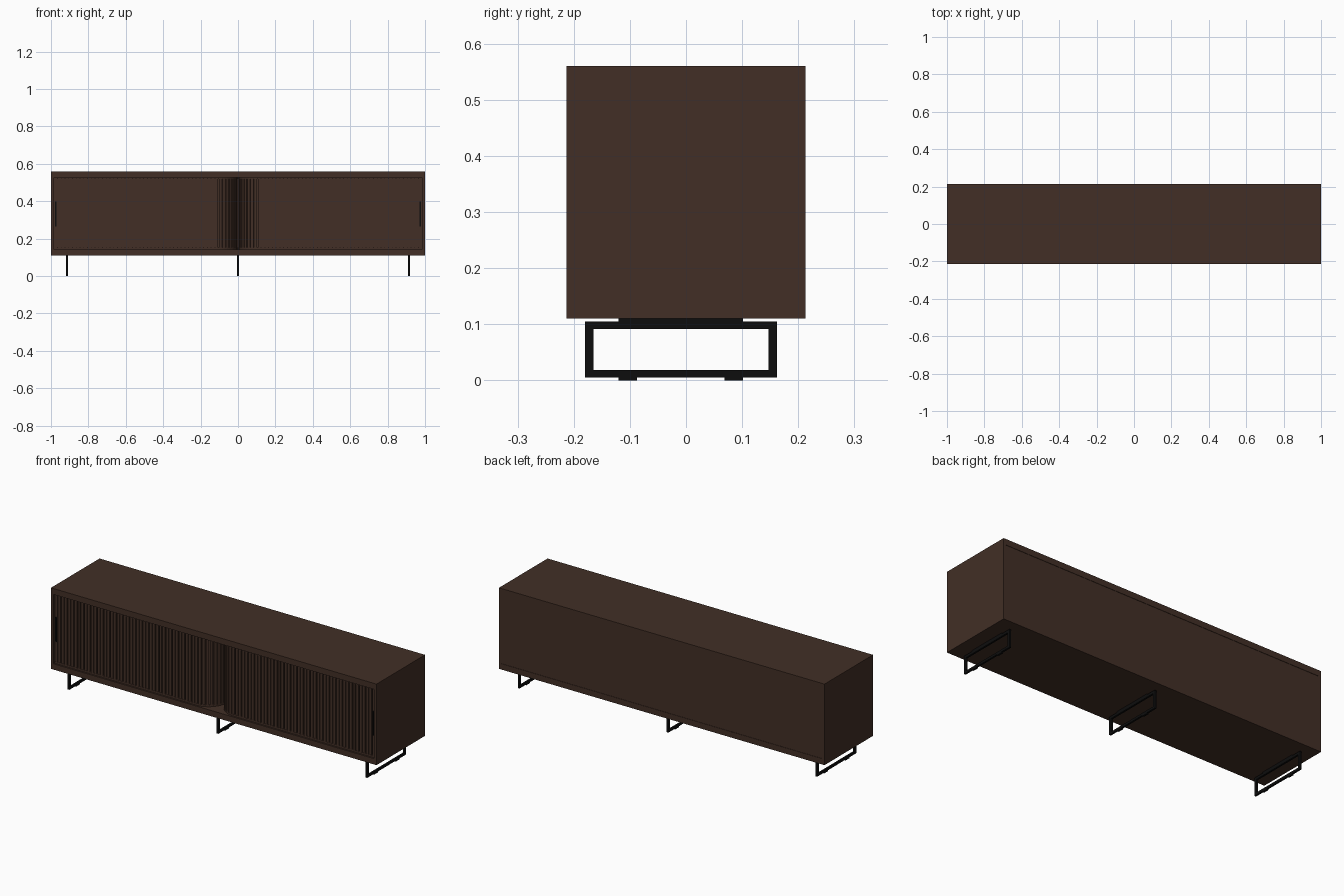
import bpy
import bmesh
from math import sin, cos, pi
from mathutils import Matrix, Vector

cube = bpy.data.objects.get("Cube")
if cube:
    bpy.data.objects.remove(cube, do_unlink=True)


def material(name, colour, roughness):
    m = bpy.data.materials.new(name)
    m.use_nodes = True
    m.diffuse_color = (*colour, 1)
    bsdf = m.node_tree.nodes["Principled BSDF"]
    bsdf.inputs["Base Color"].default_value = (*colour, 1)
    bsdf.inputs["Roughness"].default_value = roughness
    return m


WOOD = material("dark walnut", (0.054, 0.028, 0.019), 0.6)
BLACK = material("black metal", (0.004, 0.004, 0.004), 0.5)


def finish(name, bm, mat):
    bmesh.ops.recalc_face_normals(bm, faces=bm.faces)
    mesh = bpy.data.meshes.new(name)
    bm.to_mesh(mesh)
    bm.free()
    mesh.materials.append(mat)
    obj = bpy.data.objects.new(name, mesh)
    bpy.context.collection.objects.link(obj)
    return obj


def add_box(bm, x, y, z):
    """Axis-aligned box from (min, max) ranges."""
    size = [r[1] - r[0] for r in (x, y, z)]
    mid = Vector([(r[0] + r[1]) / 2 for r in (x, y, z)])
    bmesh.ops.create_cube(bm, size=1, matrix=Matrix.Translation(mid) @ Matrix.Diagonal((*size, 1)))


def box(name, mat, *ranges):
    bm = bmesh.new()
    add_box(bm, *ranges)
    return finish(name, bm, mat)


def mirror_x(obj):
    obj.modifiers.new("Mirror", 'MIRROR')


# Carcass
DEPTH, INNER = 0.213, 0.985
FLOOR, CEILING = 0.142, 0.527
box("top_panel", WOOD, (-1, 1), (-DEPTH, DEPTH), (CEILING, 0.56))
box("bottom_panel", WOOD, (-1, 1), (-DEPTH, DEPTH), (0.11, FLOOR))
mirror_x(box("side_panel", WOOD, (INNER, 1), (-DEPTH, DEPTH), (FLOOR, CEILING)))
box("back_panel", WOOD, (-INNER, INNER), (0.2, DEPTH - 0.002), (FLOOR, CEILING))
box("centre_divider", WOOD, (-0.004, 0.004), (-0.095, 0.2), (FLOOR, CEILING))

# Sliding door path: straight along the front, then a quarter turn inwards
FACE, RADIUS, ARC_X = -0.203, 0.108, 0.113
STRAIGHT = INNER - ARC_X
LENGTH = STRAIGHT + RADIUS * pi / 2


def path(s):
    """Position and turning angle at distance s from the outer end."""
    if s <= STRAIGHT:
        return Vector((INNER - s, FACE, 0)), 0
    a = (s - STRAIGHT) / RADIUS
    return Vector((ARC_X - RADIUS * sin(a), FACE + RADIUS * (1 - cos(a)), 0)), -a


def strip(name, offset, thickness, low, high):
    """Sheet that follows the door path, set back by offset."""
    bm = bmesh.new()
    stations = [0] + [STRAIGHT + i * (LENGTH - STRAIGHT) / 12 for i in range(13)]
    rings = []
    for s in stations:
        p, a = path(s)
        inward = Vector((-sin(a), cos(a), 0))
        rings.append([bm.verts.new(p + inward * d + Vector((0, 0, z)))
                      for d, z in ((offset, low), (offset + thickness, low),
                                   (offset + thickness, high), (offset, high))])
    for r, q in zip(rings, rings[1:]):
        for i in range(4):
            j = (i + 1) % 4
            bm.faces.new((r[i], r[j], q[j], q[i]))
    bm.faces.new(rings[0])
    bm.faces.new(rings[-1])
    obj = finish(name, bm, WOOD)
    mirror_x(obj)


strip("door_backing", 0.008, 0.004, 0.15, 0.522)
strip("lower_track", -0.001, 0.014, FLOOR, 0.152)
strip("upper_track", -0.001, 0.014, 0.52, CEILING)

# Slats on the doors
bm = bmesh.new()
COUNT = 52
pitch = LENGTH / COUNT
for i in range(COUNT):
    p, a = path((i + 0.5) * pitch)
    place = (Matrix.Translation(p + Vector((0, 0, 0.336)))
             @ Matrix.Rotation(a, 4, 'Z')
             @ Matrix.Translation((0, 0.0045, 0))
             @ Matrix.Diagonal((pitch * 0.76, 0.009, 0.368, 1)))
    bmesh.ops.create_cube(bm, size=1, matrix=place)
mirror_x(finish("door_slats", bm, WOOD))

# Slim pulls at the outer ends
mirror_x(box("door_pull", BLACK, (0.97, 0.978), (FACE - 0.004, FACE + 0.002), (0.265, 0.4)))

# Three rectangular sled legs with mounting plates and foot pads
for label, x in (("right", -0.915), ("centre", 0), ("left", 0.915)):
    bm = bmesh.new()
    wide = (x - 0.005, x + 0.005)
    for z in ((0.005, 0.018), (0.091, 0.105)):
        add_box(bm, wide, (-0.18, 0.162), z)
    for y in ((-0.18, -0.165), (0.147, 0.162)):
        add_box(bm, wide, y, (0.018, 0.091))
    add_box(bm, wide, (-0.12, 0.102), (0.105, 0.11))
    for y in ((-0.12, -0.087), (0.069, 0.102)):
        add_box(bm, wide, y, (0, 0.005))
    finish(label + "_leg_frame", bm, BLACK)
